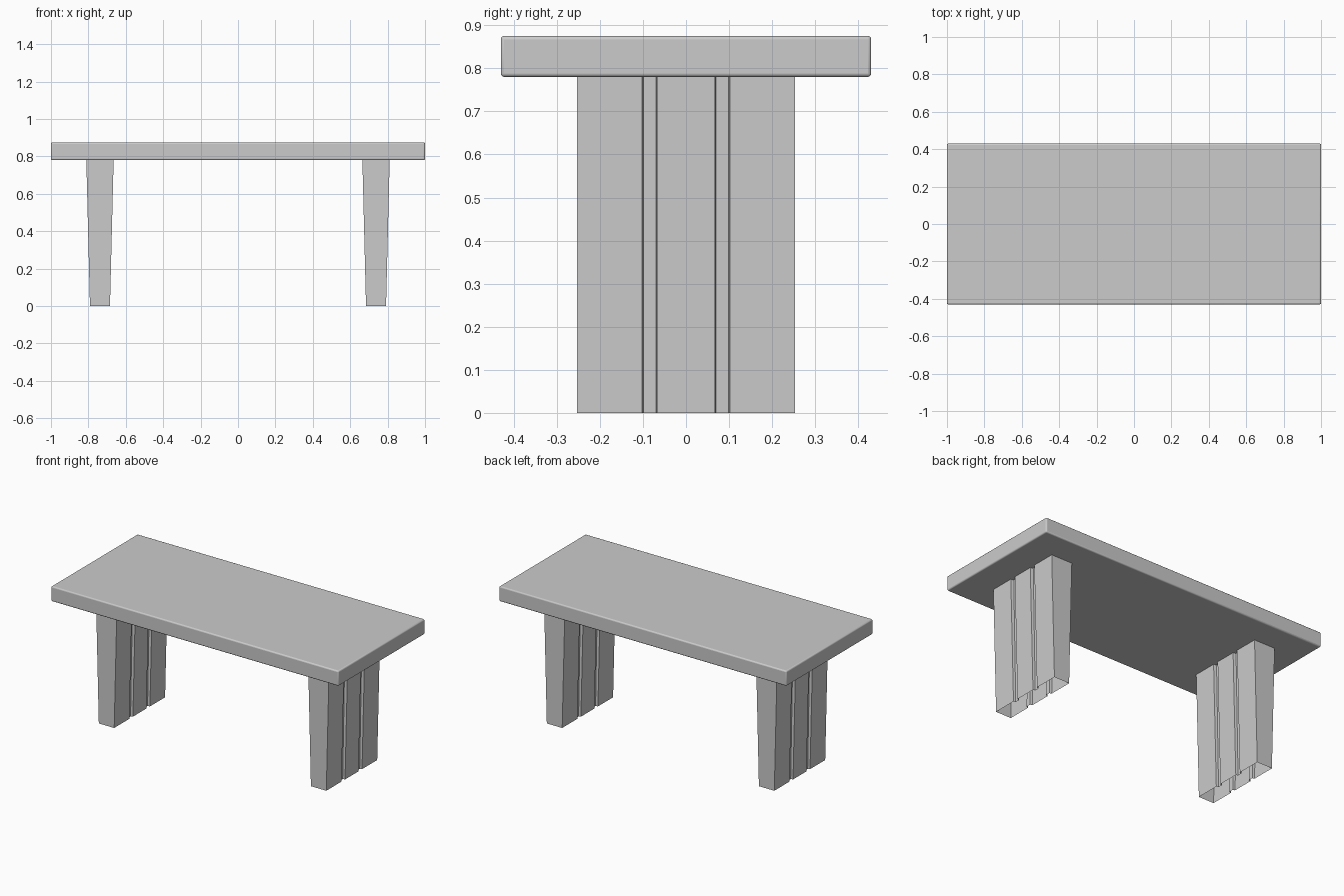
import bpy, bmesh

if "Cube" in bpy.data.objects:
    bpy.data.objects.remove(bpy.data.objects["Cube"])

TOP_Z, UNDER_Z = 0.875, 0.78


def make_object(name, bm):
    mesh = bpy.data.meshes.new(name)
    bm.to_mesh(mesh)
    bm.free()
    obj = bpy.data.objects.new(name, mesh)
    bpy.context.collection.objects.link(obj)
    return obj


# Tabletop: slab with softly rounded edges
bm = bmesh.new()
bmesh.ops.create_cube(bm, size=1)
for v in bm.verts:
    v.co.x *= 2.0
    v.co.y *= 0.86
    v.co.z = v.co.z * (TOP_Z - UNDER_Z) + (TOP_Z + UNDER_Z) / 2
table_top = make_object("table_top", bm)
bevel = table_top.modifiers.new("rounded_edges", 'BEVEL')
bevel.width = 0.008
bevel.segments = 3
bpy.context.view_layer.objects.active = table_top
table_top.select_set(True)
bpy.ops.object.shade_smooth_by_angle()

# Leg cross-section: (x as a fraction of half width, y), two grooves per side
GROOVE = 0.74
half = [(1, 0.067), (GROOVE, 0.070), (GROOVE, 0.099), (1, 0.102), (1, 0.253)]
side = [(x, -y) for x, y in reversed(half)] + half
profile = side + [(-x, y) for x, y in reversed(side)]


# Panel leg: hollow tapered shell, open at both ends
def panel_leg(name, centre_x):
    bm = bmesh.new()
    bottom, top = [
        [bm.verts.new((centre_x + x * half_width, y, z)) for x, y in profile]
        for half_width, z in ((0.0535, 0), (0.073, UNDER_Z))]
    n = len(profile)
    for i in range(n):
        j = (i + 1) % n
        bm.faces.new((bottom[i], bottom[j], top[j], top[i]))
    return make_object(name, bm)


panel_leg("left_leg", -0.738)
panel_leg("right_leg", 0.738)
